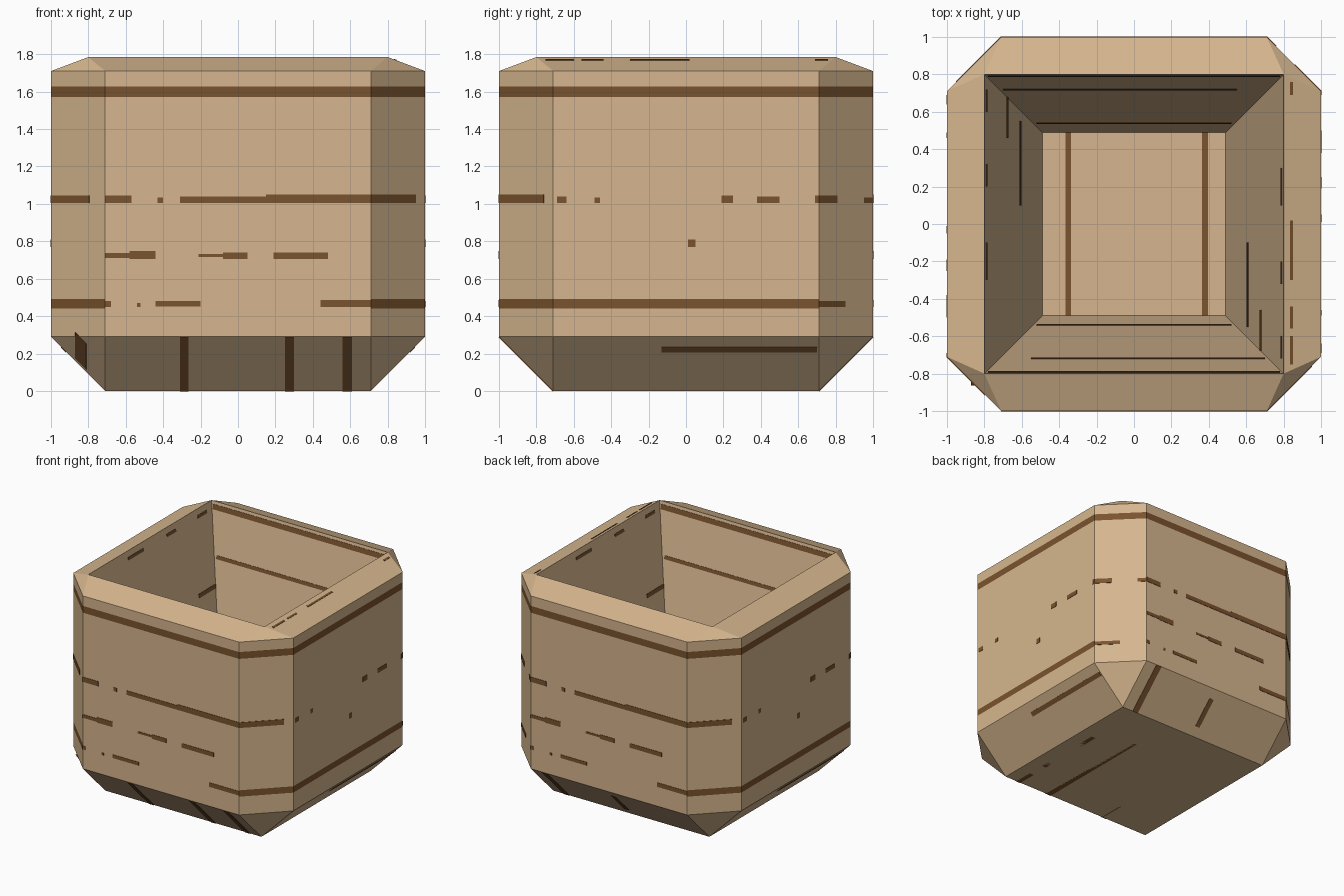
import bpy, bmesh
from mathutils import Vector, Matrix


def material(name, rgb):
    """Flat colour from 0-255 sRGB."""
    lin = [((c / 255 + 0.055) / 1.055) ** 2.4 for c in rgb]
    m = bpy.data.materials.new(name)
    m.diffuse_color = (*lin, 1)
    return m


TAN = material("pale wood", (214, 182, 142))
BROWN = material("dark grain", (122, 83, 46))


def finish(bm, name, mats):
    bmesh.ops.recalc_face_normals(bm, faces=bm.faces)
    me = bpy.data.meshes.new(name)
    bm.to_mesh(me)
    bm.free()
    for m in mats:
        me.materials.append(m)
    ob = bpy.data.objects.new(name, me)
    bpy.context.collection.objects.link(ob)
    return ob


def ring(bm, a, b, z):
    """Eight points: a = half width, b = where the corner cut starts (a == b is a square)."""
    pts = [(b, -a), (a, -b), (a, b), (b, a), (-b, a), (-a, b), (-a, -b), (-b, -a)]
    return [bm.verts.new((x, y, z)) for x, y in pts]


# Pot body: chamfered outside, rim, tapering inside, floor
bm = bmesh.new()
profile = [(0.71, 0.71, 0), (1, 0.71, 0.29), (1, 0.71, 0.44), (1, 0.71, 0.492),
           (1, 0.71, 1.572), (1, 0.71, 1.628), (1, 0.71, 1.71),
           (0.8, 0.8, 1.785), (0.49, 0.49, 0.2)]
rings = [ring(bm, *p) for p in profile]
for lo, hi in zip(rings, rings[1:]):
    for i in range(8):
        j = (i + 1) % 8
        bm.faces.new((lo[i], lo[j], hi[j], hi[i]))
bm.faces.new(rings[0][::-1])
bm.faces.new(rings[-1])
bmesh.ops.remove_doubles(bm, verts=bm.verts, dist=0.0005)
# Bands: the upper goes all round, the lower skips front, back and one corner
for f in bm.faces:
    c = f.calc_center_median()
    upper = abs(c.z - 1.6) < 0.01
    lower = abs(c.z - 0.466) < 0.01 and abs(c.x) > 0.5 and not (c.x > 0.7 and c.y > 0.7)
    f.material_index = int(upper or lower)
finish(bm, "pot_body", [TAN, BROWN])


def marks(name, origin, u, v, rects, twice=False):
    """Thin plates on the plane origin + u, v; 'twice' repeats them turned half round."""
    o, u, v = Vector(origin), Vector(u), Vector(v)
    n = u.cross(v).normalized() * 0.003
    bm = bmesh.new()
    for turn in range(2 if twice else 1):
        rot = Matrix.Rotation(turn * 3.14159265, 3, 'Z')
        for u0, u1, v0, v1 in rects:
            corners = [o + u * a + v * b for a, b in ((u0, v0), (u1, v0), (u1, v1), (u0, v1))]
            low = [bm.verts.new(rot @ (p - n)) for p in corners]
            top = [bm.verts.new(rot @ (p + n)) for p in corners]
            bm.faces.new(low[::-1])
            bm.faces.new(top)
            for i in range(4):
                j = (i + 1) % 4
                bm.faces.new((low[i], low[j], top[j], top[i]))
    finish(bm, name, [BROWN])


X, Y, Z = (1, 0, 0), (0, 1, 0), (0, 0, 1)
D = 0.7071

# Grain dashes on the outer walls
marks("front_back_grain", (0, -1, 0), X, Z, [
    (-0.71, -0.57, 1.005, 1.045), (-0.43, -0.40, 1.005, 1.035),
    (-0.31, 0.15, 1.005, 1.04), (0.15, 0.71, 1.005, 1.05),
    (-0.71, -0.58, 0.71, 0.738), (-0.58, -0.44, 0.705, 0.748),
    (-0.21, -0.08, 0.715, 0.732), (-0.08, 0.05, 0.705, 0.74), (0.19, 0.48, 0.705, 0.74),
    (-0.71, -0.68, 0.45, 0.48), (-0.54, -0.52, 0.45, 0.47),
    (-0.44, -0.2, 0.452, 0.48), (0.44, 0.71, 0.45, 0.485)], True)
marks("side_grain", (1, 0, 0), Y, Z, [
    (-0.69, -0.64, 1.005, 1.04), (-0.49, -0.46, 1.005, 1.035),
    (0.19, 0.25, 1.005, 1.045), (0.38, 0.50, 1.005, 1.04), (0.69, 0.71, 1.005, 1.045),
    (0.01, 0.05, 0.77, 0.81)], True)
marks("right_front_corner_grain", (0.71, -1, 0), (D, D, 0), Z, [(0, 0.34, 1.005, 1.05)], True)
marks("right_back_corner_grain", (1, 0.71, 0), (-D, D, 0), Z, [
    (0, 0.14, 1.005, 1.045), (0.34, 0.41, 1.005, 1.035), (0, 0.2, 0.45, 0.48)])
marks("left_front_corner_grain", (-1, -0.71, 0), (D, -D, 0), Z, [(0, 0.29, 1.005, 1.045)])

# Grain on the sloping underside and the base
marks("front_chamfer_grain", (0, -0.71, 0), X, (0, -0.29, 0.29), [
    (-0.31, -0.265, 0, 1), (0.25, 0.30, 0, 1), (0.56, 0.61, 0, 1)])
marks("back_chamfer_grain", (0, 0.71, 0), X, (0, 0.29, 0.29), [
    (0.56, 0.61, 0, 1), (-0.02, 0.02, 0.2, 0.8)])
marks("side_chamfer_grain", (0.71, 0, 0), Y, (0.29, 0, 0.29), [(-0.13, 0.7, 0.72, 0.81)], True)
marks("corner_chamfer_grain", (-0.84, -0.71, 0.13), (1, 0, -1), (0, -0.16, 0.16),
      [(-0.03, 0.03, 0.1, 0.95)])
marks("base_grain", (0, 0, 0.003), X, Y, [
    (0.25, 0.30, -0.71, 0.33), (-0.31, -0.27, -0.71, 0.08), (0.56, 0.60, -0.1, 0.2),
    (0.56, 0.60, -0.4, -0.25), (0.56, 0.60, -0.71, -0.55)])

# Grain inside the pot and on the rim
marks("inner_front_back_grain", (0, 0.8, 1.785), X, (0, -0.31, -1.585), [
    (-0.78, 0.78, 0.015, 0.04), (-0.70, 0.55, 0.25, 0.268), (-0.52, 0.52, 0.83, 0.85)], True)
marks("inner_left_grain", (-0.8, 0, 1.785), Y, (0.31, 0, -1.585), [
    (0.6, 0.72, 0.03, 0.045), (0.2, 0.32, 0.03, 0.045), (-0.3, -0.1, 0.03, 0.045),
    (0.46, 0.68, 0.385, 0.405), (0.1, 0.55, 0.61, 0.63)], True)
marks("inner_floor_grain", (0, 0, 0.2), X, Y, [
    (-0.365, -0.337, -0.49, 0.49), (0.363, 0.395, -0.49, 0.49)])
marks("rim_grain", (1, 0, 1.71), Y, (-0.2, 0, 0.075), [
    (0.69, 0.76, 0.76, 0.83), (-0.3, 0.02, 0.76, 0.83),
    (-0.56, -0.44, 0.76, 0.83), (-0.75, -0.6, 0.76, 0.83)])
